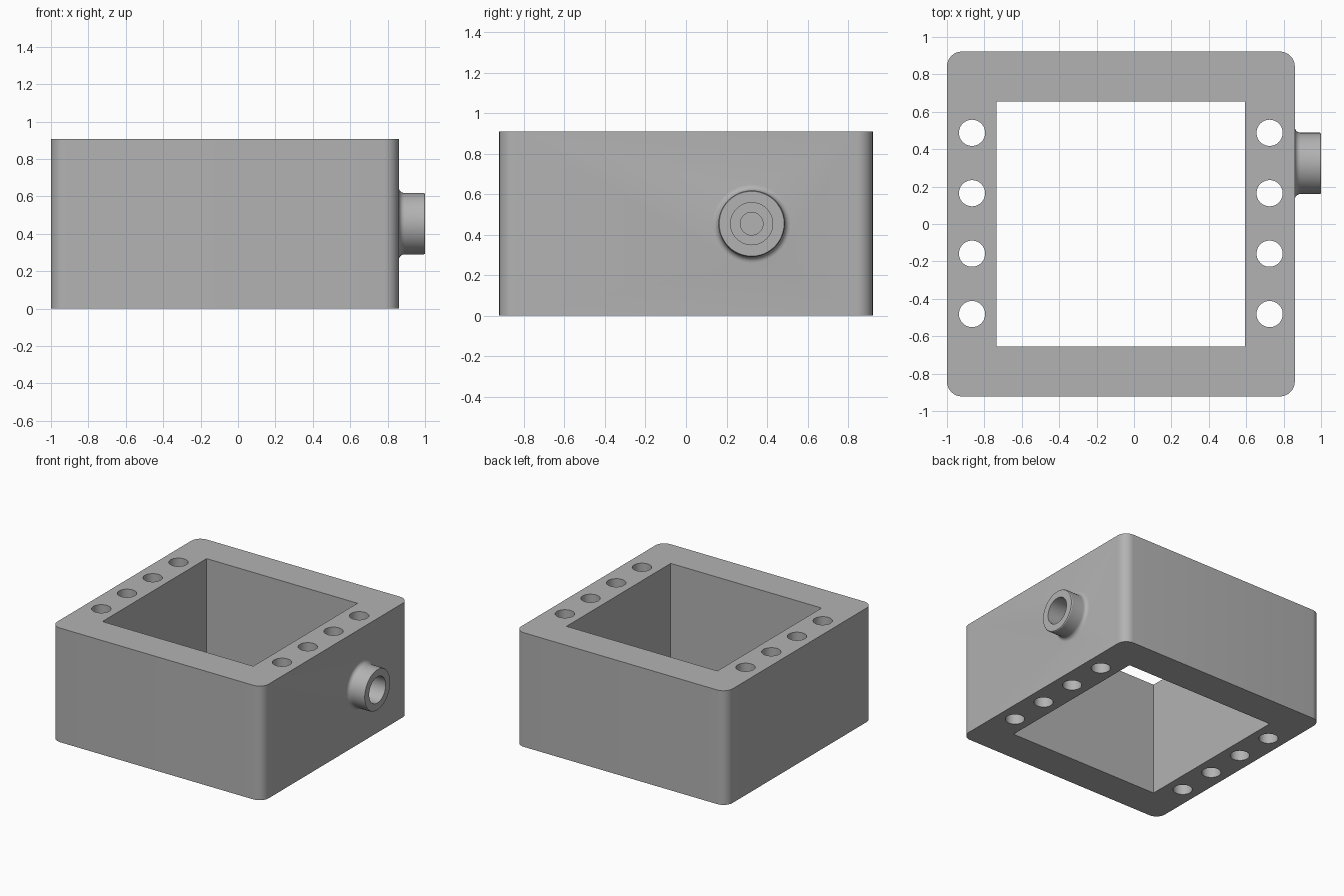
import bpy, bmesh, math
from mathutils import Matrix, Vector

cube = bpy.data.objects.get("Cube")
if cube:
    bpy.data.objects.remove(cube, do_unlink=True)

GREY = (0.45, 0.45, 0.45, 1)
mat = bpy.data.materials.new("plain grey")
mat.use_nodes = True
mat.diffuse_color = GREY
mat.node_tree.nodes["Principled BSDF"].inputs["Base Color"].default_value = GREY


def make(name, bm):
    bmesh.ops.recalc_face_normals(bm, faces=bm.faces)
    mesh = bpy.data.meshes.new(name)
    bm.to_mesh(mesh)
    bm.free()
    mesh.materials.append(mat)
    obj = bpy.data.objects.new(name, mesh)
    bpy.context.collection.objects.link(obj)
    return obj


def box(name, lo, hi, corner=0):
    """Box between two corners, with optional rounded upright edges."""
    lo, hi = Vector(lo), Vector(hi)
    bm = bmesh.new()
    bmesh.ops.create_cube(bm, size=1)
    bmesh.ops.transform(bm, verts=bm.verts, matrix=Matrix.Translation((lo + hi) / 2)
                        @ Matrix.Diagonal((hi - lo).to_4d()))
    if corner:
        upright = [e for e in bm.edges if abs(e.verts[0].co.z - e.verts[1].co.z) > 0.1]
        bmesh.ops.bevel(bm, geom=upright, offset=corner, segments=8,
                        profile=0.5, affect='EDGES')
    return make(name, bm)


def lathe(name, profile, origin, axis, steps=48):
    """Closed solid turned from (distance along axis, radius) points."""
    turn = Vector((0, 0, 1)).rotation_difference(Vector(axis)).to_matrix().to_4x4()
    bm = bmesh.new()
    rings = [[bm.verts.new((r * math.cos(a), r * math.sin(a), d))
              for a in (math.tau * i / steps for i in range(steps))]
             for d, r in profile]
    for low, high in zip(rings, rings[1:]):
        for i in range(steps):
            j = (i + 1) % steps
            bm.faces.new((low[i], low[j], high[j], high[i]))
    bm.faces.new(rings[0])
    bm.faces.new(rings[-1])
    bmesh.ops.transform(bm, verts=bm.verts, matrix=Matrix.Translation(origin) @ turn)
    return make(name, bm)


def combine(target, tool, operation):
    tool.hide_render = True
    mod = target.modifiers.new(tool.name, 'BOOLEAN')
    mod.operation = operation
    mod.solver = 'EXACT'
    mod.object = tool
    bpy.context.view_layer.objects.active = target
    bpy.ops.object.modifier_apply(modifier=mod.name)
    bpy.data.objects.remove(tool, do_unlink=True)


# Rounded block with a square opening straight through
HEIGHT, WALL = 0.908, 0.86
body = box("frame_block", (-1, -0.922, 0), (WALL, 0.922, HEIGHT), corner=0.08)
combine(body, box("opening", (-0.735, -0.655, -0.1), (0.593, 0.655, 1.1)), 'DIFFERENCE')

# Four upright holes along each side wall
for x in (-0.866, 0.725):
    for i in range(4):
        hole = lathe("upright_hole", [(-0.1, 0.07), (1.1, 0.07)],
                     (x, (i - 1.5) * 0.323 + 0.003, 0), (0, 0, 1))
        combine(body, hole, 'DIFFERENCE')

# Round port on the side, flared where it meets the wall
R, FILLET = 0.164, 0.03
flare = [(WALL + FILLET * (1 - math.cos(a)), R + FILLET * (1 - math.sin(a)))
         for a in (math.pi / 2 * i / 6 for i in range(7))]
center = (0, 0.324, 0.454)
port = lathe("port", [(0.83, R + FILLET)] + flare + [(0.994, R), (1, R - 0.004)],
             center, (1, 0, 0))
combine(body, port, 'UNION')

# Stepped bore running through the port into the opening
bore = lathe("port_bore", [(0.5, 0.056), (0.8, 0.056), (0.8, 0.104), (1.1, 0.104)],
             center, (1, 0, 0))
combine(body, bore, 'DIFFERENCE')

# Smooth the curved walls and keep the edges crisp
bpy.ops.object.select_all(action='DESELECT')
body.select_set(True)
bpy.context.view_layer.objects.active = body
bpy.ops.object.shade_smooth_by_angle(angle=math.radians(30))
